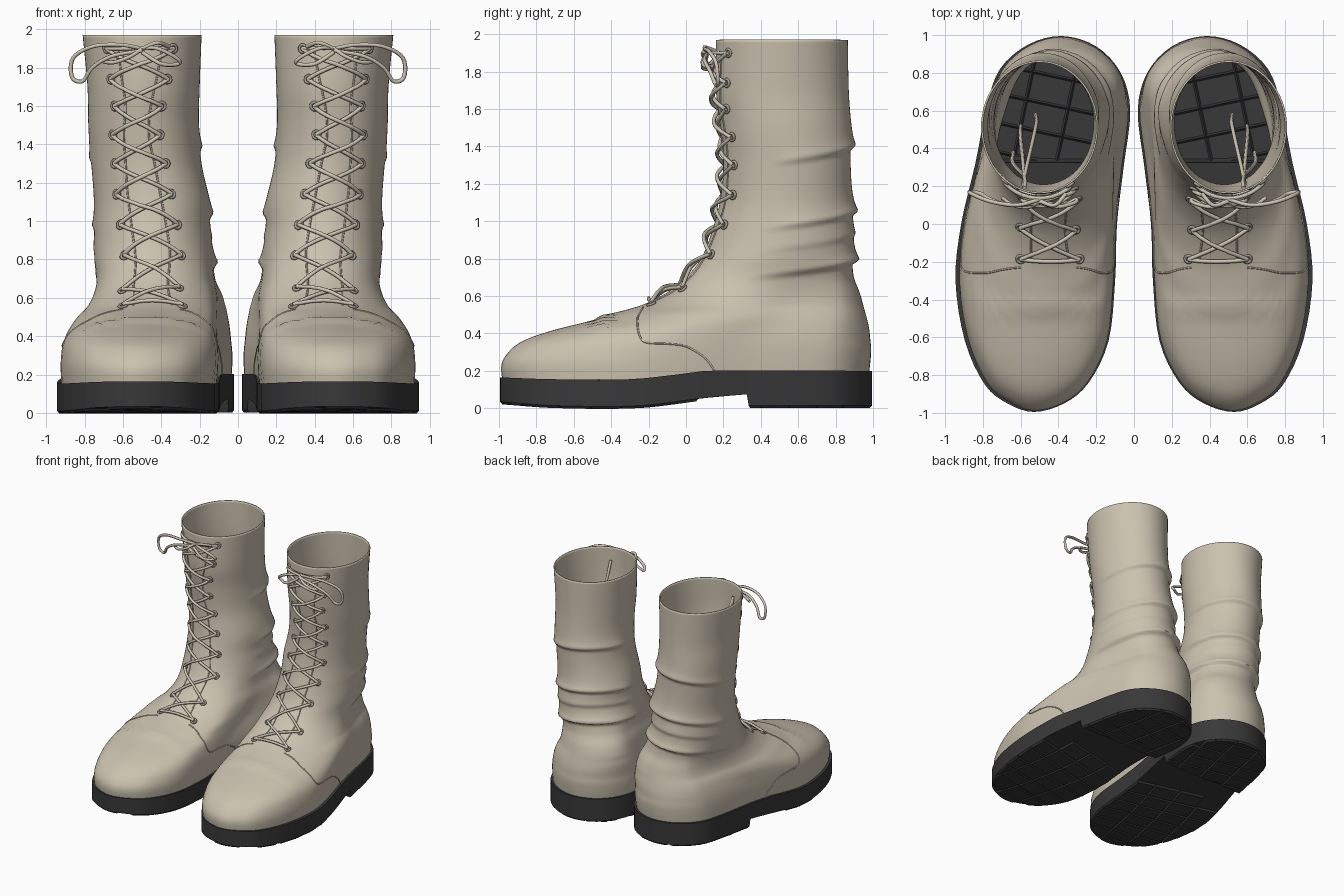
import bpy, bmesh, math
from mathutils import Vector
from mathutils.bvhtree import BVHTree

cube = bpy.data.objects.get("Cube")
if cube:
    bpy.data.objects.remove(cube)


def material(name, r, g, b):
    m = bpy.data.materials.new(name)
    m.use_nodes = True
    m.diffuse_color = (r, g, b, 1)
    bsdf = next(n for n in m.node_tree.nodes if n.type == 'BSDF_PRINCIPLED')
    bsdf.inputs["Base Color"].default_value = (r, g, b, 1)
    bsdf.inputs["Roughness"].default_value = 0.7
    return m


LEATHER = material("beige leather", 0.60, 0.54, 0.43)
LACE = material("pale lace", 0.62, 0.57, 0.46)
EYELET = material("dull eyelet", 0.36, 0.33, 0.27)
RUBBER = material("dark rubber", 0.04, 0.04, 0.042)


def spline(rows, t):
    """Smooth interpolation of rows (t, values...) at t."""
    t = min(max(t, rows[0][0]), rows[-1][0])
    i = 0
    while i < len(rows) - 2 and t > rows[i + 1][0]:
        i += 1
    a, b = rows[i], rows[i + 1]
    p, q = rows[max(i - 1, 0)], rows[min(i + 2, len(rows) - 1)]
    h = b[0] - a[0]
    u = (t - a[0]) / h
    out = []
    for k in range(1, len(a)):
        m0 = (b[k] - p[k]) / (b[0] - p[0]) * h
        m1 = (q[k] - a[k]) / (q[0] - a[0]) * h
        c, d = b[k] - a[k] - m0, m1 - (b[k] - a[k])
        out.append(a[k] + u * m0 + u * u * (2 * c - d) + u ** 3 * (d - c))
    return out


def path(points, n):
    rows = [(i, *p) for i, p in enumerate(points)]
    return [Vector(spline(rows, i * (len(points) - 1) / n)) for i in range(n + 1)]


def smooth(a, b, x):
    u = min(max((x - a) / (b - a), 0), 1)
    return u * u * (3 - 2 * u)


def finish(obj, mat):
    """Colour the left part and mirror it onto the right boot."""
    bpy.context.collection.objects.link(obj)
    obj.data.materials.append(mat)
    mirror = obj.modifiers.new("Mirror", 'MIRROR')
    mirror.use_mirror_merge = False
    return obj


def mesh_part(name, bm, mat, angle):
    me = bpy.data.meshes.new(name)
    bm.to_mesh(me)
    obj = finish(bpy.data.objects.new(name, me), mat)
    bpy.ops.object.select_all(action='DESELECT')
    obj.select_set(True)
    bpy.context.view_layer.objects.active = obj
    bpy.ops.object.shade_smooth_by_angle(angle=math.radians(angle))
    return obj


def tubes(name, lines, radius, mat, cyclic=False):
    cu = bpy.data.curves.new(name, 'CURVE')
    cu.dimensions = '3D'
    cu.bevel_depth, cu.bevel_resolution = radius, 1
    cu.use_fill_caps = True
    for line in lines:
        s = cu.splines.new('POLY')
        s.points.add(len(line) - 1)
        for p, co in zip(s.points, line):
            p.co = (*co, 1)
        s.use_cyclic_u = cyclic
        s.use_smooth = True
    return finish(bpy.data.objects.new(name, cu), mat)


# Footprint, from the toe tip round the outer side
FOOT = [(.53, -.995), (.67, -.95), (.79, -.85), (.895, -.62), (.945, -.3), (.915, 0),
        (.84, .32), (.78, .62), (.71, .82), (.56, .95), (.38, .995), (.2, .94), (.07, .8),
        (.02, .6), (.055, .3), (.09, 0), (.1, -.3), (.135, -.62), (.24, -.84), (.37, -.95)]
N = 80
wrapped = [(i - 2, *p) for i, p in enumerate(FOOT[-2:] + FOOT + FOOT[:3])]
outline = [spline(wrapped, i * len(FOOT) / N) for i in range(N)]
unit = [((x - .4825) / .4625, y / .995) for x, y in outline]

# Boot upper: height, front, back, inner side, outer side
PROFILE = [(.13, -.98, .97, .04, .92), (.24, -.985, .985, .03, .925), (.32, -.93, .99, .03, .92),
           (.37, -.85, .985, .035, .91), (.42, -.7, .98, .04, .89), (.47, -.5, .97, .045, .86),
           (.51, -.38, .96, .05, .83), (.55, -.24, .95, .055, .79), (.62, -.1, .93, .07, .755),
           (.7, 0, .9, .1, .74), (.8, .08, .89, .12, .75), (.95, .14, .89, .145, .75),
           (1.1, .18, .885, .15, .75), (1.3, .2, .88, .19, .765), (1.5, .185, .88, .205, .78),
           (1.7, .16, .87, .2, .785), (1.97, .16, .865, .19, .81)]
FOLDS = [(1.4, .1), (1.05, .11), (.93, .04), (.79, .12)]


def fold_bulge(z, nx, ny):
    mask = smooth(-.35, .35, ny) * (1 - .35 * smooth(0, 1, nx))
    total = 0
    for height, amount in FOLDS:
        u = z - height + .05 * (1 - ny) + .03 * nx
        total += amount * smooth(-.025, .015, u) * math.exp(-max(u, 0) / .06)
    return 1 + mask * total


def upper_ring(z):
    front, back, inner, outer = spline(PROFILE, z)
    blend = smooth(.42, .95, z)
    ring = []
    for nx, ny in unit:
        a = math.atan2(ny, nx)
        ex, ey = nx + (math.cos(a) - nx) * blend, ny + (math.sin(a) - ny) * blend
        k = fold_bulge(z, ex, ey)
        x = (inner + outer) / 2 + (outer - inner) / 2 * ex * k
        y = (front + back) / 2 + (back - front) / 2 * ey * k
        ridge = .014 * math.exp(-((y + .44) / .03) ** 2) * smooth(.36, .46, z)
        ring.append((x, y, z + ridge))
    return ring


bm = bmesh.new()
LEVELS = 124
rings = []
for i in range(LEVELS + 1):
    z = PROFILE[0][0] + (PROFILE[-1][0] - PROFILE[0][0]) * i / LEVELS
    rings.append([bm.verts.new(p) for p in upper_ring(z)])
for low, high in zip(rings, rings[1:]):
    for i in range(N):
        j = (i + 1) % N
        bm.faces.new((low[i], low[j], high[j], high[i]))
bm.normal_update()
surface = BVHTree.FromBMesh(bm)
uppers = mesh_part("boot_uppers", bm, LEATHER, 70)
shell = uppers.modifiers.new("Thickness", 'SOLIDIFY')
shell.thickness, shell.offset = .01, -1


# Soles: walls and floor, cut by a slanted grid into raised lugs
def sole_top(y):
    return spline([(-1, .165), (-.7, .155), (-.3, .155), (-.05, .18), (.12, .2), (1, .2)], y)[0]


def sole_bottom(y):
    if y > .33:
        return .014
    return spline([(-1, .035), (-.7, .014), (-.25, .014), (.1, .055), (.33, .075)], y)[0]


bm = bmesh.new()
bottom = [bm.verts.new((x, y, 0)) for x, y in outline]
top = [bm.verts.new((x, y, 1)) for x, y in outline]
lip = [bm.verts.new((.4825 + nx * .42, ny * .95, 1)) for nx, ny in unit]
for a, b in ((bottom, top), (top, lip)):
    for i in range(N):
        j = (i + 1) % N
        bm.faces.new((a[i], a[j], b[j], b[i]))
bm.faces.new(bottom[::-1])


def cut(co, normal):
    bmesh.ops.bisect_plane(bm, geom=bm.verts[:] + bm.edges[:] + bm.faces[:],
                           dist=1e-5, plane_co=co, plane_no=normal)


slant = math.radians(12)
for y in (.325, .335):
    cut((0, y, 0), (0, 1, 0))
for k in range(-6, 7):
    cut((.48, k * .155 + .02, 0), (-math.sin(slant), math.cos(slant), 0))
for k in (-1, 0, 1):
    cut((.48 + k * .23, 0, 0), (math.cos(slant), math.sin(slant), 0))
bm.normal_update()
lugs = [f for f in bm.faces if f.normal.z < -.9 and f.calc_area() > .006
        and not -.02 < f.calc_center_median().y < .34]
bmesh.ops.inset_individual(bm, faces=lugs, thickness=.013, depth=.013)
for v in bm.verts:
    x, y, z = v.co
    low = sole_bottom(y)
    v.co.z = low + z if z < .001 else low + (sole_top(y) - low) * z
mesh_part("soles", bm, RUBBER, 35)


# Helpers that lay details on the leather
def cast(origin, direction, lift=0.0):
    direction = Vector(direction).normalized()
    hit, normal, _, _ = surface.ray_cast(Vector(origin) - direction * 2, direction)
    return (hit + normal * lift, normal) if hit else None


def lay(point, lift):
    hit, normal, _, _ = surface.find_nearest(point)
    return hit + normal * lift


# Eyelet rows: inner x, outer x, y, z
ROWS = [(.29, .6, -.2, .57), (.31, .6, -.03, .65), (.3, .59, .08, .82), (.32, .61, .14, .98),
        (.35, .63, .18, 1.14), (.38, .64, .2, 1.3), (.41, .65, .19, 1.45),
        (.4, .64, .17, 1.6), (.37, .66, .16, 1.74), (.34, .68, .16, 1.9)]
holes, edges = [[], []], [[], []]
for row in ROWS:
    y, z = row[2:]
    aim = (0, 1, -1) if z < .75 else (0, 1, 0)
    for side in (0, 1):
        holes[side].append(cast((row[side], y, z), aim))
        edges[side].append(cast((row[side] + (.055, -.055)[side], y, z), aim)[0])

circles = []
for point, normal in holes[0] + holes[1]:
    u = normal.orthogonal().normalized()
    v = normal.cross(u)
    circles.append([point + normal * .005 + (u * math.cos(a) + v * math.sin(a)) * .02
                    for a in (k * math.tau / 12 for k in range(12))])
tubes("eyelets", circles, .008, EYELET, cyclic=True)

# Tongue edges and side panel seams
seams = [[lay(p, .001) for p in path(edge, 50)] for edge in edges]
PANEL = [(-.23, .54), (-.26, .47), (-.23, .36), (-.1, .345), (0, .33), (.1, .27), (.16, .19)]
for direction in (1, -1):
    hits = [cast((.5, y, z), (direction, 0, 0)) for y, z in path(PANEL, 42)]
    seams.append([h[0] for h in hits if h])
tubes("seams", seams, .005, LEATHER)

# Criss-cross laces, one bar at the bottom
laces = []


def strand(a, b, height):
    pts = [lay(a.lerp(b, k / 12), .012 + height * math.sin(math.pi * k / 12)) for k in range(13)]
    laces.append(pts)


for side in (0, 1):
    for i in range(len(ROWS) - 1):
        strand(holes[side][i][0], holes[1 - side][i + 1][0], .006 + .016 * ((i + side) % 2))
strand(holes[0][0][0], holes[1][0][0], .006)
strand(holes[0][-1][0], holes[1][-1][0], .012)

# Bow loops and loose ends
BOW = [
    [(.5, .13, 1.9), (.62, .1, 1.92), (.76, .12, 1.91), (.86, .16, 1.85), (.865, .17, 1.75),
     (.81, .16, 1.73), (.76, .13, 1.8), (.66, .1, 1.86), (.5, .11, 1.89)],
    [(.5, .13, 1.9), (.42, .09, 1.9), (.32, .11, 1.85), (.31, .13, 1.82), (.4, .09, 1.82),
     (.5, .11, 1.88)],
    [(.5, .12, 1.9), (.56, .09, 1.86), (.64, .1, 1.83), (.7, .14, 1.83)],
    [(.5, .12, 1.9), (.42, .1, 1.93), (.36, .16, 1.91)],
]
laces += [path(points, 40) for points in BOW]
for x, y in ((.52, .58), (.6, .52), (.64, .38)):
    laces.append(path([(.58, .19, 1.86), (.58, .25, 1.7), (x, y - .06, 1.2), (x, y, .9)], 20))
tubes("laces", laces, .011, LACE)
